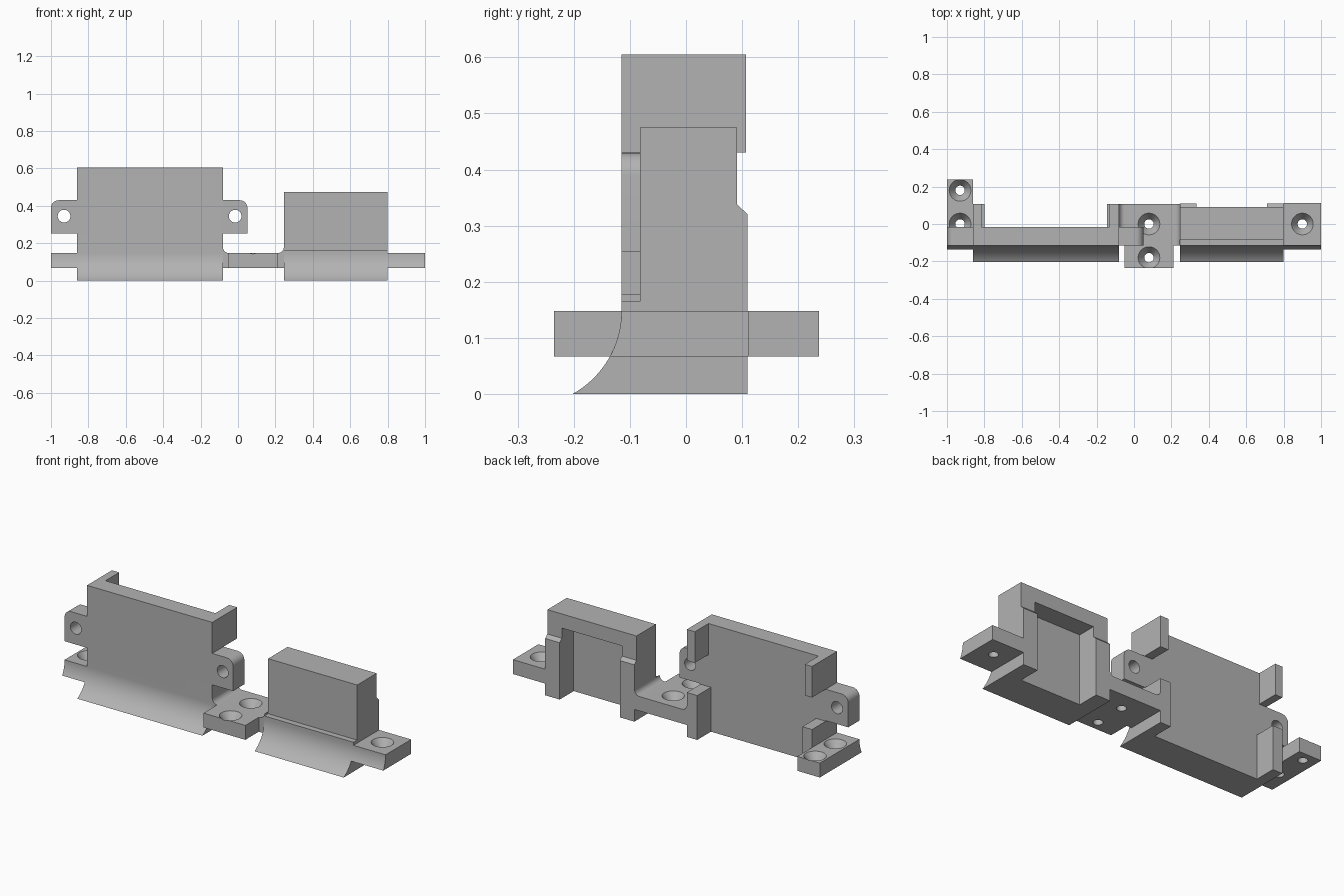
import bpy, bmesh, math
from mathutils import Vector

default = bpy.data.objects.get("Cube")
if default:
    bpy.data.objects.remove(default)

grey = bpy.data.materials.new("plain grey")
grey.use_nodes = True
grey.diffuse_color = (0.45, 0.45, 0.45, 1)
grey.node_tree.nodes["Principled BSDF"].inputs["Base Color"].default_value = grey.diffuse_color

FRONT, BACK, WALL = -0.115, 0.11, -0.015      # main depth planes
TAB_LOW, TAB_TOP = 0.067, 0.148               # mounting tab heights


def make_object(name, bm):
    bmesh.ops.recalc_face_normals(bm, faces=bm.faces)
    mesh = bpy.data.meshes.new(name)
    bm.to_mesh(mesh)
    bm.free()
    mesh.materials.append(grey)
    obj = bpy.data.objects.new(name, mesh)
    bpy.context.collection.objects.link(obj)
    return obj


def prism(name, points, axis, lo, hi):
    """Extrude a closed profile along x or y."""
    bm = bmesh.new()
    place = (lambda a, b: (lo, a, b)) if axis == "x" else (lambda a, b: (a, lo, b))
    face = bm.faces.new([bm.verts.new(place(*p)) for p in points])
    moved = bmesh.ops.extrude_face_region(bm, geom=[face])["geom"]
    shift = Vector((hi - lo, 0, 0)) if axis == "x" else Vector((0, hi - lo, 0))
    bmesh.ops.translate(bm, vec=shift, verts=[v for v in moved if isinstance(v, bmesh.types.BMVert)])
    return make_object(name, bm)


def box(name, x0, x1, y0, y1, z0, z1):
    return prism(name, [(y0, z0), (y1, z0), (y1, z1), (y0, z1)], "x", x0, x1)


def lathe(name, x, y, rings):
    """Closed round solid from (radius, height) rings."""
    bm = bmesh.new()
    n = 40
    loops = [[bm.verts.new((x + r * math.cos(math.tau * i / n), y + r * math.sin(math.tau * i / n), z))
              for i in range(n)] for r, z in rings]
    for a, b in zip(loops, loops[1:]):
        for i in range(n):
            bm.faces.new((a[i], a[(i + 1) % n], b[(i + 1) % n], b[i]))
    bm.faces.new(loops[0])
    bm.faces.new(loops[-1])
    return make_object(name, bm)


def combine(obj, other, operation):
    mod = obj.modifiers.new("combine", "BOOLEAN")
    mod.object, mod.operation, mod.solver = other, operation, "EXACT"
    bpy.context.view_layer.objects.active = obj
    bpy.ops.object.modifier_apply(modifier=mod.name)
    bpy.data.objects.remove(other)


def cut(obj, other):
    combine(obj, other, "DIFFERENCE")


def arc(cx, cz, r, start, end, n=8):
    return [(cx + r * math.cos(math.radians(start + (end - start) * i / n)),
             cz + r * math.sin(math.radians(start + (end - start) * i / n))) for i in range(n + 1)]


def cove(bottom, n=20):
    """Hollow front curve from the given height up to the tab top, as (y, z)."""
    r = 0.169
    angle = math.degrees(math.asin((bottom - TAB_TOP) / r))
    return arc(FRONT - r, TAB_TOP, r, angle, 0, n)


def screw_hole(obj, x, y):
    cut(obj, lathe("cutter", x, y, [(0.025, 0), (0.025, 0.1), (0.058, TAB_TOP), (0.058, 0.16)]))


# Large plate holder with upper and lower corner arms
arm_back, low_arm, high_arm, top = 0.107, 0.25, 0.43, 0.605
plate = prism("large_plate_holder", cove(0) + [
    (FRONT, top), (arm_back, top), (arm_back, high_arm), (WALL, high_arm),
    (WALL, low_arm), (arm_back, low_arm), (arm_back, 0)], "x", -0.86, -0.08)
cut(plate, box("cutter", -0.80, -0.145, WALL, 0.3, -0.1, 0.3))
cut(plate, box("cutter", -0.815, -0.13, WALL, 0.3, 0.35, 0.8))

# Pierced ears with one rounded upper corner
for inner, outer in ((-0.86, -1.0), (-0.08, 0.05)):
    side = 1 if outer > inner else -1
    r = 0.04
    corner = [(outer - side * r + side * px, pz) for px, pz in arc(0, high_arm - r, r, 0, 90)]
    ear = prism("ear", [(inner, 0.253), (outer, 0.253)] + corner + [(inner, high_arm)],
                "y", FRONT, WALL)
    hole_x = -0.93 if side < 0 else -0.015
    cut(ear, prism("cutter", arc(hole_x, 0.345, 0.034, 0, 350, 35), "y", -0.3, 0.3))
    combine(plate, ear, "UNION")

# Small block holder: arched frame with a recess open below and behind
block = prism("small_block_holder", cove(0) + [
    (FRONT, 0.165), (-0.082, 0.165), (-0.082, 0.475), (0.091, 0.475),
    (0.091, 0.338), (BACK, 0.32), (BACK, 0)], "x", 0.245, 0.80)
cut(block, box("cutter", 0.335, 0.71, WALL, 0.3, -0.1, 0.395))

# End tabs following the hollow front curve
for name, x0, x1, back, holes in (
        ("right_end_tab", -1.0, -0.86, 0.237, [(-0.93, 0), (-0.93, 0.18)]),
        ("left_end_tab", 0.80, 1.0, 0.112, [(0.9, 0)])):
    tab = prism(name, cove(TAB_LOW) + [(back, TAB_TOP), (back, TAB_LOW)], "x", x0, x1)
    for x, y in holes:
        screw_hole(tab, x, y)

# Bridge between the holders, filleted at both ends, with a front tab
f = 0.03
bridge = prism("bridge", [(-0.08, TAB_LOW), (0.245, TAB_LOW)]
               + arc(0.245 - f, TAB_TOP + f, f, 0, -90)
               + arc(-0.08 + f, TAB_TOP + f, f, 270, 180), "y", FRONT, arm_back)
combine(bridge, box("front_tab", -0.05, 0.21, -0.235, FRONT + 0.02, TAB_LOW, TAB_TOP), "UNION")
for y in (0, -0.18):
    screw_hole(bridge, 0.08, y)

# Smooth curves, crisp edges
for obj in bpy.context.collection.objects:
    if obj.type == "MESH" and grey.name in obj.data.materials:
        obj.data.shade_smooth()
        obj.data.set_sharp_from_angle(angle=math.radians(30))
